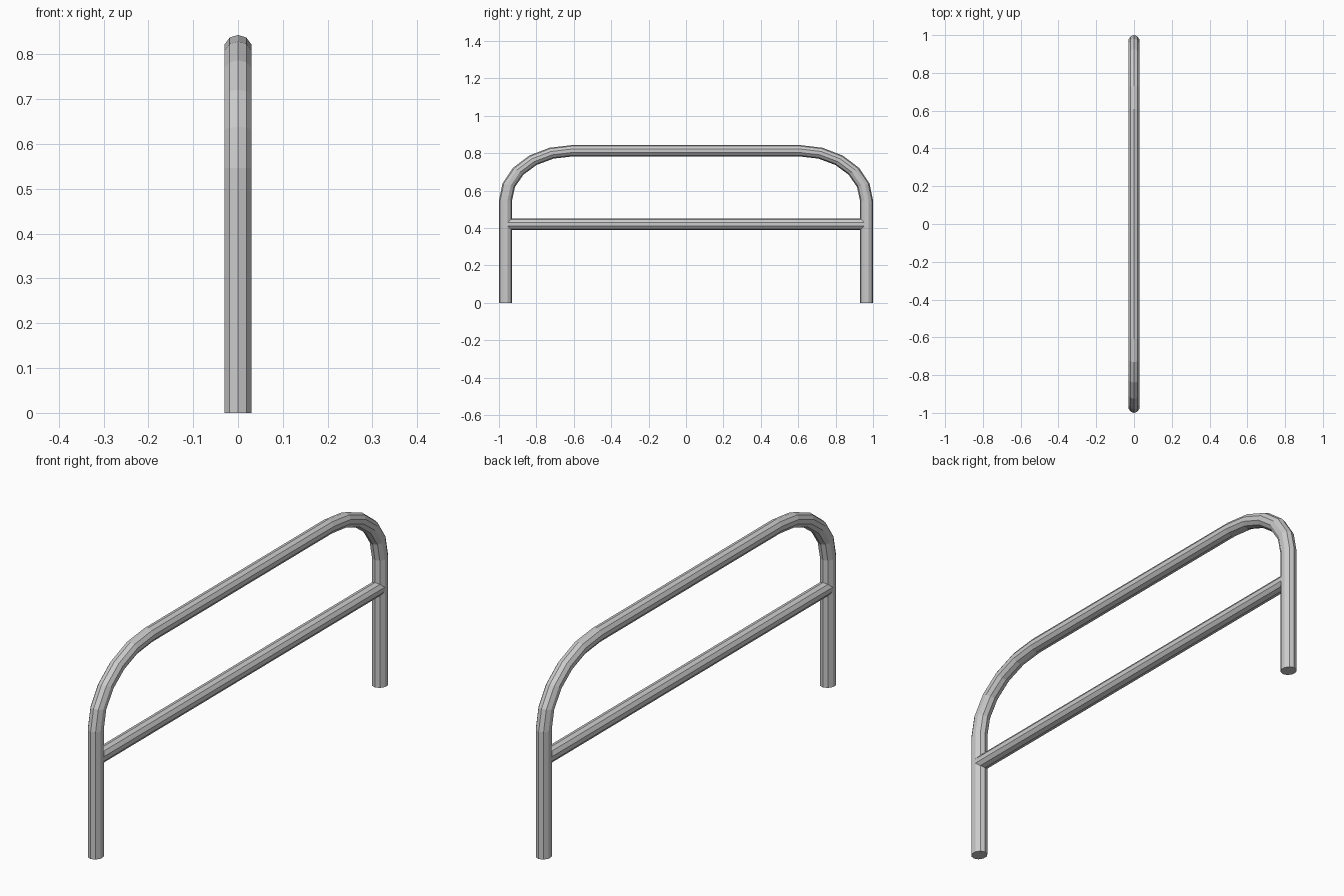
import bpy, bmesh
from math import sin, cos, pi

if "Cube" in bpy.data.objects:
    bpy.data.objects.remove(bpy.data.objects["Cube"])

SIDES = 10
RX = 0.0315            # tube half-size across x


def tube(name, rings):
    """Skin a list of rings (lists of points) and cap both ends."""
    bm = bmesh.new()
    loops = [[bm.verts.new(p) for p in ring] for ring in rings]
    for a, b in zip(loops, loops[1:]):
        for i in range(SIDES):
            j = (i + 1) % SIDES
            bm.faces.new((a[i], a[j], b[j], b[i]))
    bm.faces.new(loops[0])
    bm.faces.new(loops[-1])
    bmesh.ops.recalc_face_normals(bm, faces=bm.faces)
    me = bpy.data.meshes.new(name)
    bm.to_mesh(me)
    bm.free()
    ob = bpy.data.objects.new(name, me)
    bpy.context.collection.objects.link(ob)
    return ob


ANGLES = [2 * pi * i / SIDES for i in range(SIDES)]

# Bent frame: legs, elliptical corner bends and top rail in one tube
CY, CZ = 0.61, 0.547   # centre of the corner bend


def bend_ring(side, t):
    return [(RX * sin(a),
             side * (CY + (0.355 + 0.035 * cos(a)) * cos(t)),
             CZ + (0.266 + 0.0305 * cos(a)) * sin(t)) for a in ANGLES]


def foot_ring(side):
    return [(x, y, 0) for x, y, z in bend_ring(side, 0)]


steps = [pi / 2 * i / 5 for i in range(6)]
rings = [foot_ring(-1)]
rings += [bend_ring(-1, t) for t in steps]
rings += [bend_ring(1, t) for t in reversed(steps)]
rings.append(foot_ring(1))
tube("bent_frame", rings)

# Straight middle rail running into both legs
tube("middle_rail", [[(RX * sin(a), y, 0.42 + 0.0305 * cos(a)) for a in ANGLES]
                     for y in (-0.955, 0.955)])
